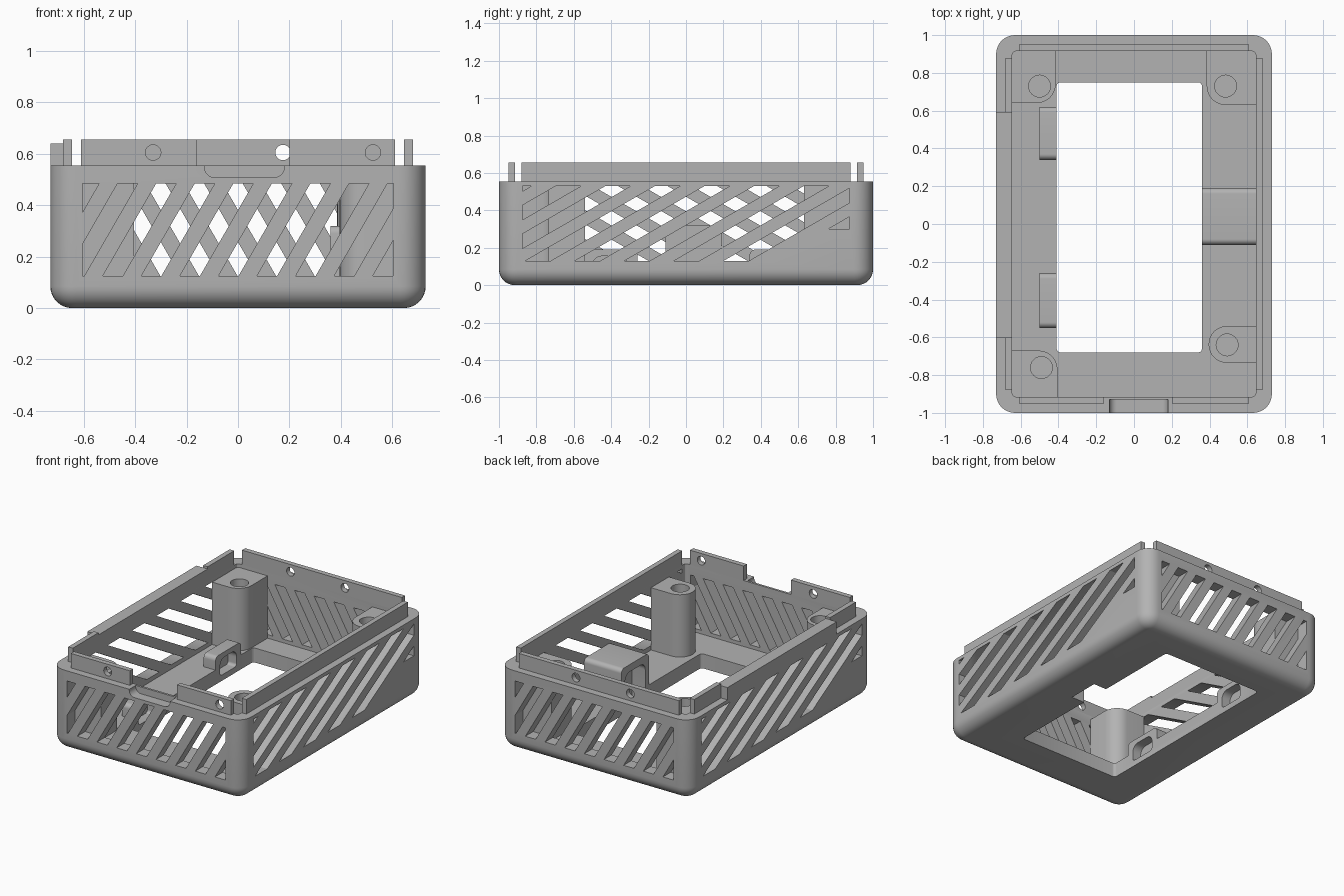
import bpy, bmesh, math
from mathutils import Matrix, Vector

cube = bpy.data.objects.get("Cube")
if cube:
    bpy.data.objects.remove(cube, do_unlink=True)

grey = bpy.data.materials.new("plain_grey")
grey.use_nodes = True
COLOUR = (0.45, 0.45, 0.45, 1)
grey.diffuse_color = COLOUR
for node in grey.node_tree.nodes:
    if node.type == 'BSDF_PRINCIPLED':
        node.inputs["Base Color"].default_value = COLOUR

HX, HY, RIM = 0.73, 1.0, 0.555      # outer half sizes, wall height
IX, IY, FLOOR = 0.645, 0.915, 0.10  # inner half sizes, floor top
LIP_TOP = 0.655


def finish(name, bm):
    bmesh.ops.recalc_face_normals(bm, faces=bm.faces[:])
    mesh = bpy.data.meshes.new(name)
    bm.to_mesh(mesh)
    bm.free()
    mesh.materials.append(grey)
    obj = bpy.data.objects.new(name, mesh)
    bpy.context.collection.objects.link(obj)
    return obj


def rounded(u0, u1, v0, v1, radii, steps=8):
    """Rectangle outline; radii run counter-clockwise from the low corner."""
    pts = []
    corners = [(u0, v0, 1, 1), (u1, v0, -1, 1), (u1, v1, -1, -1), (u0, v1, 1, -1)]
    for i, ((u, v, su, sv), r) in enumerate(zip(corners, radii)):
        if r == 0:
            pts.append((u, v))
            continue
        for k in range(steps + 1):
            a = math.pi * (1 + i / 2 + k / steps / 2)
            pts.append((u + su * r + r * math.cos(a), v + sv * r + r * math.sin(a)))
    return pts


def circle(u, v, r, n=24):
    return [(u + r * math.cos(2 * math.pi * k / n), v + r * math.sin(2 * math.pi * k / n))
            for k in range(n)]


PLACE = {'X': lambda u, v, w: (w, u, v),
         'Y': lambda u, v, w: (u, w, v),
         'Z': lambda u, v, w: (u, v, w)}


def loft(name, rings):
    bm = bmesh.new()
    loops = [[bm.verts.new(p) for p in ring] for ring in rings]
    for low, high in zip(loops, loops[1:]):
        for i in range(len(low)):
            j = (i + 1) % len(low)
            bm.faces.new((low[i], low[j], high[j], high[i]))
    bm.faces.new(loops[0])
    bm.faces.new(loops[-1])
    return finish(name, bm)


def prism(name, pts, start, end, axis='Z'):
    return loft(name, [[PLACE[axis](u, v, w) for u, v in pts] for w in (start, end)])


def box(name, x0, x1, y0, y1, z0, z1):
    return prism(name, rounded(x0, x1, y0, y1, (0, 0, 0, 0)), z0, z1)


def cut(targets, cutter):
    for target in targets:
        mod = target.modifiers.new("cut", 'BOOLEAN')
        mod.operation, mod.solver, mod.object = 'DIFFERENCE', 'EXACT', cutter
        bpy.context.view_layer.objects.active = target
        bpy.ops.object.modifier_apply(modifier=mod.name)
    bpy.data.objects.remove(cutter, do_unlink=True)


def slot_cutter(centres, width, slope, half, z0, z1, near, far, turn, short=None):
    """Slanted slots for the front wall, turned about z to reach the others."""
    bm = bmesh.new()
    mid, run = (z0 + z1) / 2, 1 / math.tan(slope)
    for c in centres:
        low = 0.30 if c == short else z0
        one = bmesh.new()
        one.faces.new([one.verts.new((c + s * width / 2 + (z - mid) * run, -far, z))
                       for s, z in ((-1, low), (1, low), (1, z1), (-1, z1))])
        for side in (-1, 1):
            bmesh.ops.bisect_plane(one, geom=one.verts[:] + one.edges[:] + one.faces[:],
                                   plane_co=(side * half, 0, 0), plane_no=(side, 0, 0),
                                   clear_outer=True)
        if one.faces:
            out = bmesh.ops.extrude_face_region(one, geom=one.faces[:])
            moved = [g for g in out["geom"] if isinstance(g, bmesh.types.BMVert)]
            bmesh.ops.translate(one, verts=moved, vec=Vector((0, far - near, 0)))
        piece = bpy.data.meshes.new("piece")
        one.to_mesh(piece)
        one.free()
        bm.from_mesh(piece)
        bpy.data.meshes.remove(piece)
    bmesh.ops.rotate(bm, verts=bm.verts[:], cent=(0, 0, 0),
                     matrix=Matrix.Rotation(turn * math.pi / 2, 3, 'Z'))
    return finish("slot_cutter", bm)


# Tray with rounded corners and a filleted bottom edge
FILLET, CORNER = 0.085, 0.10
rings = []
for k in range(9):
    a = math.pi / 2 * k / 8
    inset, z = FILLET * (1 - math.sin(a)), FILLET * (1 - math.cos(a))
    x, y = HX - inset, HY - inset
    rings.append([(u, v, z) for u, v in rounded(-x, x, -y, y, [CORNER - inset] * 4)])
rings.append([(u, v, RIM) for u, v in rounded(-HX, HX, -HY, HY, [CORNER] * 4)])
tray = loft("tray", rings)
cut([tray], prism("cavity", rounded(-IX, IX, -IY, IY, [0.02] * 4, 3), FLOOR, 1))
cut([tray], prism("floor_opening", rounded(-0.41, 0.36, -0.68, 0.75, [0.02] * 4, 3), -1, 0.5))

# Slanted vents in the four walls
end_slots = [-0.383 + 0.15 * k for k in range(-2, 8)]
side_slots = [0.085 + 0.265 * k for k in range(-5, 4)]
for turn in (0, 2):
    cut([tray], slot_cutter(end_slots, 0.078, math.radians(60), 0.605,
                            0.125, 0.485, 0.88, 1.1, turn))
    cut([tray], slot_cutter(side_slots, 0.135, math.radians(30), 0.875,
                            0.13, 0.53, 0.62, 0.8, turn + 1, side_slots[-1]))

# Finger notch in the front rim
cut([tray], prism("notch", rounded(-0.13, 0.18, 0.508, 0.7, (0.04, 0.04, 0, 0)), -1.1, -0.93, 'Y'))

# Upright lips around the rim
front_lips = [box("front_lip_right", -0.61, -0.16, -0.95, -IY, RIM, LIP_TOP),
              box("front_lip_left", 0.20, 0.61, -0.95, -IY, RIM, LIP_TOP)]
back_lip = box("back_lip", -0.61, 0.61, IY, 0.95, RIM, LIP_TOP)
box("left_lip", IX, 0.68, -0.88, 0.88, RIM, LIP_TOP)
box("right_lip_front", -0.68, -IX, -0.88, -0.60, RIM, LIP_TOP)
box("right_lip_back", -0.68, -IX, 0.59, 0.88, RIM, LIP_TOP)
box("right_raised_wall", -HX, -IX, -0.60, 0.59, RIM, 0.64)
for lip, x in ((front_lips[0], -0.33), (front_lips[1], 0.525), (back_lip, 0.175), (back_lip, -0.24)):
    cut([lip], prism("lip_hole", circle(x, 0.605, 0.03), -1.2, 1.2, 'Y'))

# Screw posts in the corners
posts = [("back_right_post", (-IX, -0.415, 0.64, IY), (0, 0.1, 0, 0), (-0.50, 0.73)),
         ("back_left_post", (0.385, IX, 0.63, IY), (0.1, 0, 0, 0), (0.485, 0.73)),
         ("front_left_post", (0.395, IX, -0.735, -0.54), (0.097, 0, 0, 0.097), (0.493, -0.64)),
         ("front_right_post", (-IX, -0.405, -IY, -0.67), (0, 0, 0.1, 0), (-0.49, -0.76))]
for name, area, radii, hole in posts:
    post = prism(name, rounded(*area, radii), FLOOR, 0.53)
    cut([post], prism("screw_hole", circle(*hole, 0.058), 0.2, 0.7))

# Hollow block beside the opening
block = prism("cable_block", rounded(-0.11, 0.19, FLOOR, 0.32, (0, 0, 0.03, 0.03)), 0.36, IX, 'X')
cut([tray, block], prism("cable_pocket", rounded(-0.07, 0.15, -0.1, 0.27, (0, 0, 0.05, 0.05)),
                         0.3, 0.46, 'X'))

# Two snap housings on the other edge of the opening
for name, y0, y1 in (("front_snap", -0.55, -0.26), ("back_snap", 0.34, 0.62)):
    snap = prism(name, rounded(y0, y1, FLOOR, 0.19, (0, 0, 0.03, 0.03)), -0.50, -0.41, 'X')
    cut([tray, snap], prism("snap_pocket", rounded(y0 + 0.05, y1 - 0.05, 0.04, 0.155,
                                                   (0.02, 0.02, 0.05, 0.05)), -0.475, -0.3, 'X'))

# Smooth the fillets, keep the hard edges
bpy.ops.object.select_all(action='DESELECT')
for obj in bpy.context.scene.objects:
    if obj.type == 'MESH' and grey.name in obj.data.materials:
        obj.select_set(True)
        bpy.context.view_layer.objects.active = obj
bpy.ops.object.shade_smooth_by_angle(angle=math.radians(30))
